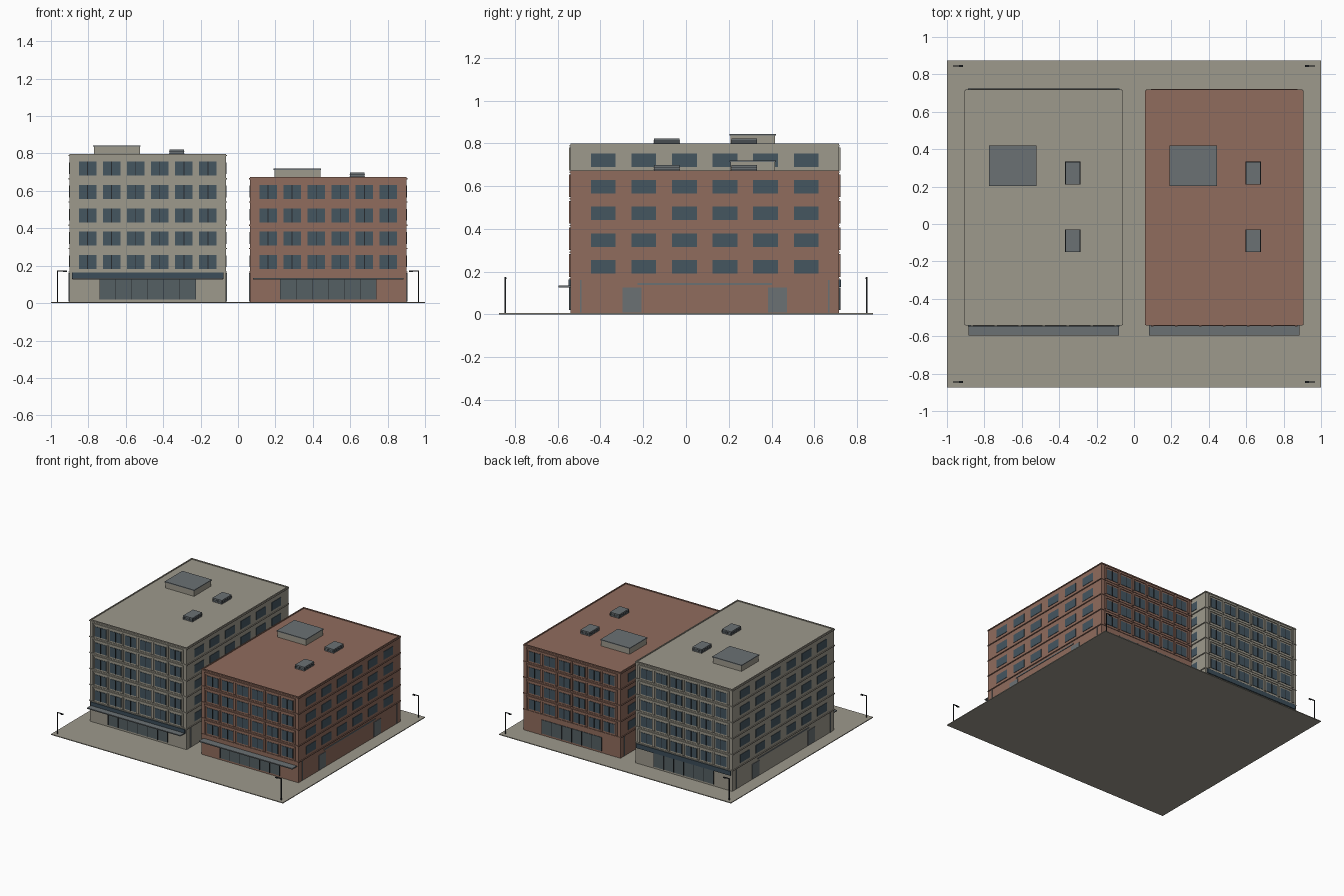
import bpy, bmesh
from mathutils import Vector

cube = bpy.data.objects.get("Cube")
if cube:
    bpy.data.objects.remove(cube)


def material(name, rgb):
    m = bpy.data.materials.new(name)
    m.use_nodes = True
    m.diffuse_color = (*rgb, 1)
    m.node_tree.nodes["Principled BSDF"].inputs["Base Color"].default_value = (*rgb, 1)
    return m


STONE = material("warm grey stone", (0.34, 0.32, 0.265))
BRICK = material("red brick", (0.28, 0.15, 0.11))
METAL = material("grey metal", (0.145, 0.165, 0.175))
GLASS = material("blue window glass", (0.058, 0.092, 0.118))
SHOP = material("shop glass", (0.09, 0.115, 0.125))
SIGN = material("dark blue fascia", (0.045, 0.075, 0.1))
DARK = material("dark iron", (0.02, 0.024, 0.028))


def boxes(name, mat, spans):
    """One object from boxes given as (x0, x1, y0, y1, z0, z1)."""
    bm = bmesh.new()
    for s in spans:
        lo, hi = Vector(s[::2]), Vector(s[1::2])
        verts = bmesh.ops.create_cube(bm, size=1)["verts"]
        for v in verts:
            v.co = Vector([(lo[i] + hi[i]) / 2 + v.co[i] * abs(hi[i] - lo[i]) for i in range(3)])
    mesh = bpy.data.meshes.new(name)
    bm.to_mesh(mesh)
    bm.free()
    mesh.materials.append(mat)
    obj = bpy.data.objects.new(name, mesh)
    bpy.context.collection.objects.link(obj)
    return obj


Y0, Y1 = -0.54, 0.715
YC = (Y0 + Y1) / 2
HALF = 0.4175
GROUND = 0.006
FIRST = 0.17
STOREY = 0.1245


def building(label, cx, floors, wall, fascia):
    x0, x1 = cx - HALF, cx + HALF
    top = FIRST + floors * STOREY

    def on_wall(side, u, w, z0, z1, d0, d1):
        """Box on one wall: u along it from its centre, d outward from it."""
        a, b = u - w / 2, u + w / 2
        if side == "front":
            return (cx + a, cx + b, Y0 - d1, Y0 - d0, z0, z1)
        if side == "back":
            return (cx + a, cx + b, Y1 + d0, Y1 + d1, z0, z1)
        if side == "right":
            return (x1 + d0, x1 + d1, YC + a, YC + b, z0, z1)
        return (x0 - d1, x0 - d0, YC + a, YC + b, z0, z1)

    # main block with a low coping around the roof
    boxes(label + "_walls", wall, [(x0, x1, Y0, Y1, GROUND, top)])
    t, h = 0.008, top + 0.006
    boxes(label + "_coping", wall, [
        (x0, x1, Y0, Y0 + t, top, h), (x0, x1, Y1 - t, Y1, top, h),
        (x0, x0 + t, Y0 + t, Y1 - t, top, h), (x1 - t, x1, Y0 + t, Y1 - t, top, h)])

    panes, mullions, piers, ledges = [], [], [], []
    for f in range(floors):
        z = FIRST + f * STOREY
        # street and rear walls: six paired windows between slim piers
        for side in ("front", "back"):
            for c in range(6):
                u = (c - 2.5) * 0.1285
                panes.append(on_wall(side, u, 0.094, z + 0.013, z + 0.088, 0, 0.003))
                mullions.append(on_wall(side, u, 0.005, z + 0.013, z + 0.088, 0, 0.006))
            for c in range(7):
                u = (c - 3) * 0.1285
                piers.append(on_wall(side, u, 0.014, z + 0.006, z + 0.112, 0, 0.008))
            piers.append(on_wall(side, 0, 0.785, z + 0.100, z + 0.112, 0, 0.006))
        # long walls: six single wide windows
        for side in ("left", "right"):
            for c in range(6):
                u = (c - 2.5) * 0.19
                panes.append(on_wall(side, u, 0.116, z + 0.022, z + 0.085, 0, 0.003))
    # thin string courses at each floor
    for f in range(floors + 1):
        z = FIRST + f * STOREY
        for side in ("front", "back"):
            ledges.append(on_wall(side, 0, 2 * HALF, z - 0.006, z, 0, 0.004))
        for side in ("left", "right"):
            ledges.append(on_wall(side, 0, Y1 - Y0, z - 0.006, z, 0, 0.006))
    boxes(label + "_windows", GLASS, panes)
    boxes(label + "_mullions", DARK, mullions)
    boxes(label + "_piers", wall, piers)
    boxes(label + "_string_courses", wall, ledges)

    # shopfronts and fascias at street level
    shops, bars = [], []
    for side in ("front", "back"):
        shops.append(on_wall(side, 0, 0.517, 0.02, 0.127, 0, 0.004))
        for c in range(7):
            bars.append(on_wall(side, (c - 3) * 0.0855, 0.004, 0.02, 0.127, 0, 0.007))
    boxes(label + "_shopfronts", SHOP, shops)
    boxes(label + "_shopfront_bars", DARK, bars)
    if fascia:
        boxes(label + "_fascias", SIGN,
              [on_wall(s, 0, 0.812, 0.128, 0.163, 0, 0.009) for s in ("front", "back")])
    boxes(label + "_canopy", METAL, [on_wall("front", 0, 0.805, 0.127, 0.135, 0, 0.056)])

    # side doors, drainpipes and cable rail
    sides = ("left", "right")
    boxes(label + "_side_doors", METAL,
          [on_wall(s, u, 0.088, 0.01, 0.125, 0, 0.004) for s in sides for u in (-0.34, 0.34)])
    boxes(label + "_drainpipes", METAL,
          [on_wall(s, u, 0.006, 0.008, 0.16, 0, 0.005) for s in sides for u in (-0.58, 0.58)])
    boxes(label + "_side_rails", METAL,
          [on_wall(s, 0, 0.63, 0.138, 0.147, 0, 0.004) for s in sides])

    # rooftop stair house and two air units
    rx0, rx1 = cx - 0.288, cx - 0.042
    boxes(label + "_stair_house", STONE, [(rx0, rx1, 0.208, 0.417, top, top + 0.044)])
    boxes(label + "_stair_house_roof", METAL,
          [(rx0 - 0.004, rx1 + 0.004, 0.204, 0.421, top + 0.044, top + 0.051)])
    boxes(label + "_air_units", METAL,
          [(cx + 0.115, cx + 0.195, y - 0.06, y + 0.06, top, top + 0.03) for y in (-0.09, 0.272)])
    # slim louvre lines around the air units
    boxes(label + "_air_louvres", DARK,
          [(cx + 0.114, cx + 0.196, y - 0.061, y + 0.061, top + z, top + z + 0.003)
           for y in (-0.09, 0.272) for z in (0.008, 0.017)])


boxes("ground_slab", STONE, [(-1, 1, -0.875, 0.875, 0, GROUND)])
building("stone_block", -0.4825, 5, STONE, True)
building("brick_block", 0.4825, 4, BRICK, False)

# corner street lamps with inward arms
for sx, xname in ((-1, "right"), (1, "left")):
    for sy, yname in ((-1, "front"), (1, "back")):
        y = sy * 0.845
        xs = sorted((sx * 0.968, sx * 0.915))
        hs = sorted((sx * 0.935, sx * 0.915))
        boxes(f"{yname}_{xname}_street_lamp", DARK, [
            (sx * 0.965 - 0.003, sx * 0.965 + 0.003, y - 0.003, y + 0.003, GROUND, 0.172),
            (*xs, y - 0.003, y + 0.003, 0.17, 0.175),
            (*hs, y - 0.005, y + 0.005, 0.166, 0.172)])
